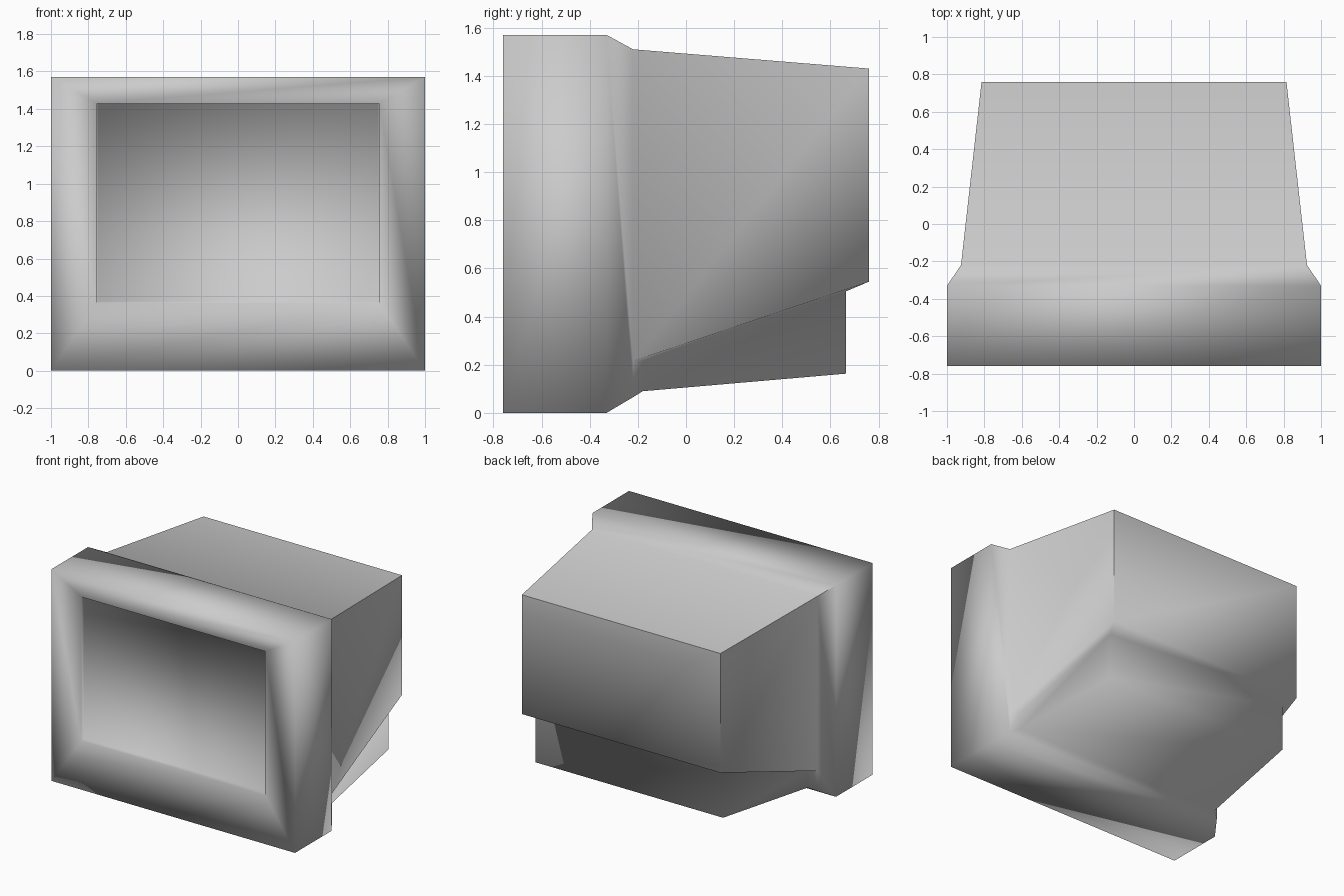
import bpy
import bmesh

if "Cube" in bpy.data.objects:
    bpy.data.objects.remove(bpy.data.objects["Cube"])

# Right-hand corner points; every one is mirrored to the left
pts = {
    # bezel
    "front_lo": (1.0, -0.76, 0.0), "front_hi": (1.0, -0.76, 1.57),
    "bezel_lo": (1.0, -0.33, 0.0), "bezel_hi": (1.0, -0.33, 1.57),
    # tapered rear housing
    "neck_lo": (0.925, -0.22, 0.065), "neck_mid": (0.925, -0.22, 0.215),
    "neck_hi": (0.925, -0.22, 1.51),
    "rear_lo": (0.815, 0.76, 0.545), "rear_hi": (0.815, 0.76, 1.43),
    # base block under the housing
    "base_lo": (0.87, -0.18, 0.09), "base_hi": (0.87, -0.18, 0.218),
    "base_rear_lo": (0.77, 0.665, 0.163), "base_rear_hi": (0.77, 0.665, 0.505),
    # recessed screen
    "rim_lo": (0.755, -0.76, 0.362), "rim_hi": (0.755, -0.76, 1.43),
    "screen_lo": (0.75, -0.735, 0.37), "screen_hi": (0.75, -0.735, 1.425),
}

# Closed outline whose segments are bridged from right to left
outline = ["front_lo", "bezel_lo", "neck_lo", "base_lo", "base_rear_lo",
           "base_rear_hi", "rear_lo", "rear_hi", "neck_hi", "bezel_hi",
           "front_hi", "rim_hi", "screen_hi", "screen_lo", "rim_lo"]

# Faces on each side
sides = [
    ("front_lo", "bezel_lo", "bezel_hi", "front_hi"),
    ("bezel_lo", "neck_lo", "neck_mid", "neck_hi", "bezel_hi"),
    ("neck_mid", "rear_lo", "rear_hi", "neck_hi"),
    ("neck_mid", "base_hi", "base_rear_hi", "rear_lo"),
    ("neck_lo", "base_lo", "base_hi", "neck_mid"),
    ("base_lo", "base_rear_lo", "base_rear_hi", "base_hi"),
    ("front_lo", "front_hi", "rim_hi", "rim_lo"),
    ("rim_lo", "rim_hi", "screen_hi", "screen_lo"),
]

bm = bmesh.new()
right = {n: bm.verts.new(p) for n, p in pts.items()}
left = {n: bm.verts.new((-x, y, z)) for n, (x, y, z) in pts.items()}

for names in sides:
    bm.faces.new([right[n] for n in names])
    bm.faces.new([left[n] for n in reversed(names)])
for a, b in zip(outline, outline[1:] + outline[:1]):
    bm.faces.new([right[a], right[b], left[b], left[a]])

bmesh.ops.recalc_face_normals(bm, faces=bm.faces)
for f in bm.faces:
    f.smooth = True

# Crisp edges around the back panel and along the housing top
for side in (right, left):
    for a, b in (("rear_lo", "rear_hi"), ("rear_hi", "neck_hi"),
                 ("neck_hi", "bezel_hi")):
        bm.edges.get((side[a], side[b])).smooth = False
bm.edges.get((right["rear_hi"], left["rear_hi"])).smooth = False

mesh = bpy.data.meshes.new("monitor_casing")
bm.to_mesh(mesh)
bm.free()
casing = bpy.data.objects.new("monitor_casing", mesh)
bpy.context.collection.objects.link(casing)
